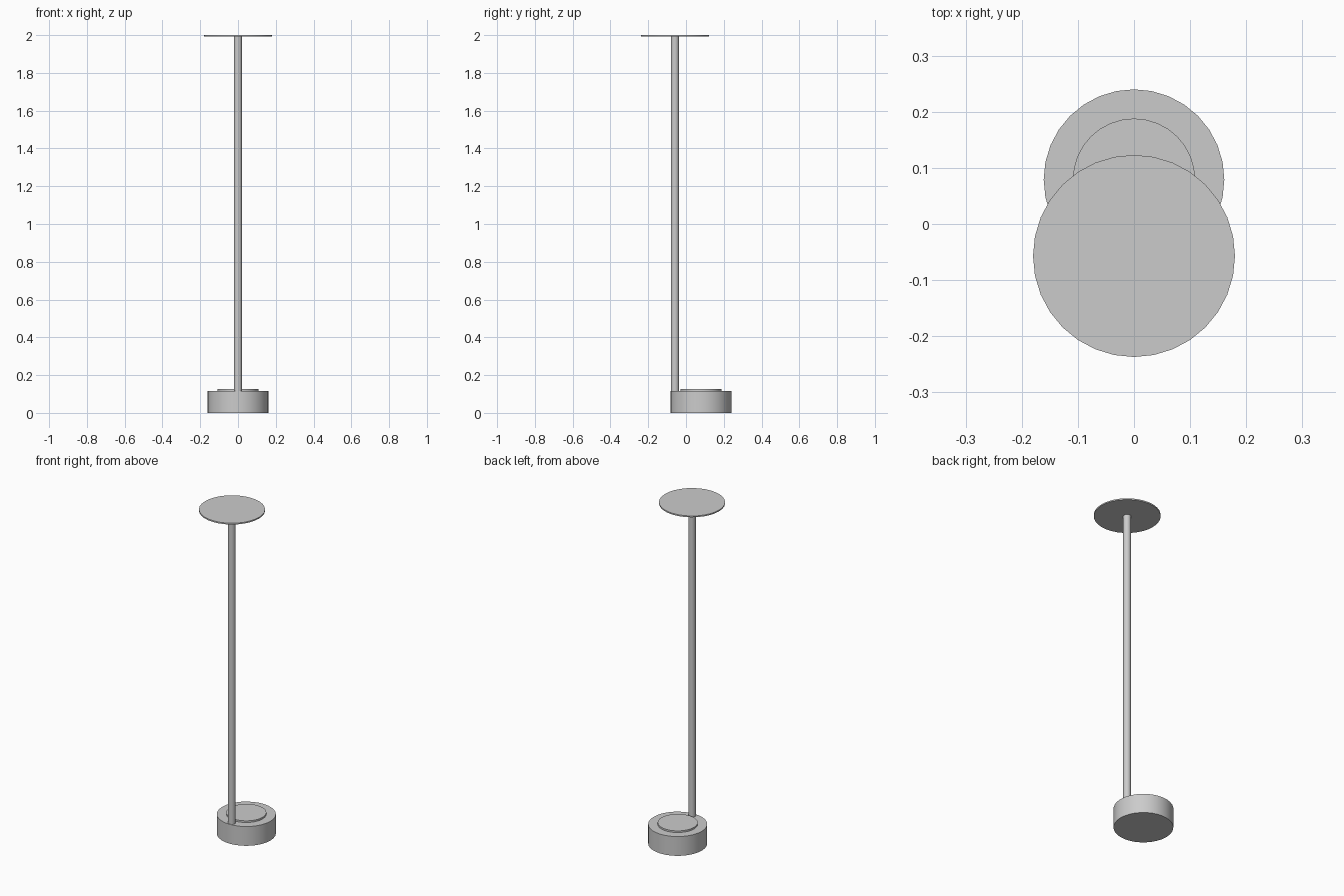
import bpy
import math

if "Cube" in bpy.data.objects:
    bpy.data.objects.remove(bpy.data.objects["Cube"])


def disc(name, y, radius, z0, z1, sides=32):
    """Upright cylinder spanning z0..z1, with smooth sides and sharp rims."""
    bpy.ops.mesh.primitive_cylinder_add(
        vertices=sides, radius=radius, depth=z1 - z0,
        location=(0, y, (z0 + z1) / 2))
    obj = bpy.context.object
    obj.name = name
    bpy.ops.object.shade_smooth_by_angle(angle=math.radians(30))
    return obj


BASE_Y, POLE_Y = 0.079, -0.058

# Heavy round base with a shallow raised plate on top
disc("base", BASE_Y, 0.161, 0.0, 0.116)
disc("base_plate", BASE_Y, 0.109, 0.114, 0.126)

# Slim pole near the front edge of the base
disc("pole", POLE_Y, 0.021, 0.114, 1.993)

# Thin round top centred on the pole
disc("top_disc", POLE_Y + 0.001, 0.18, 1.992, 2.0)
